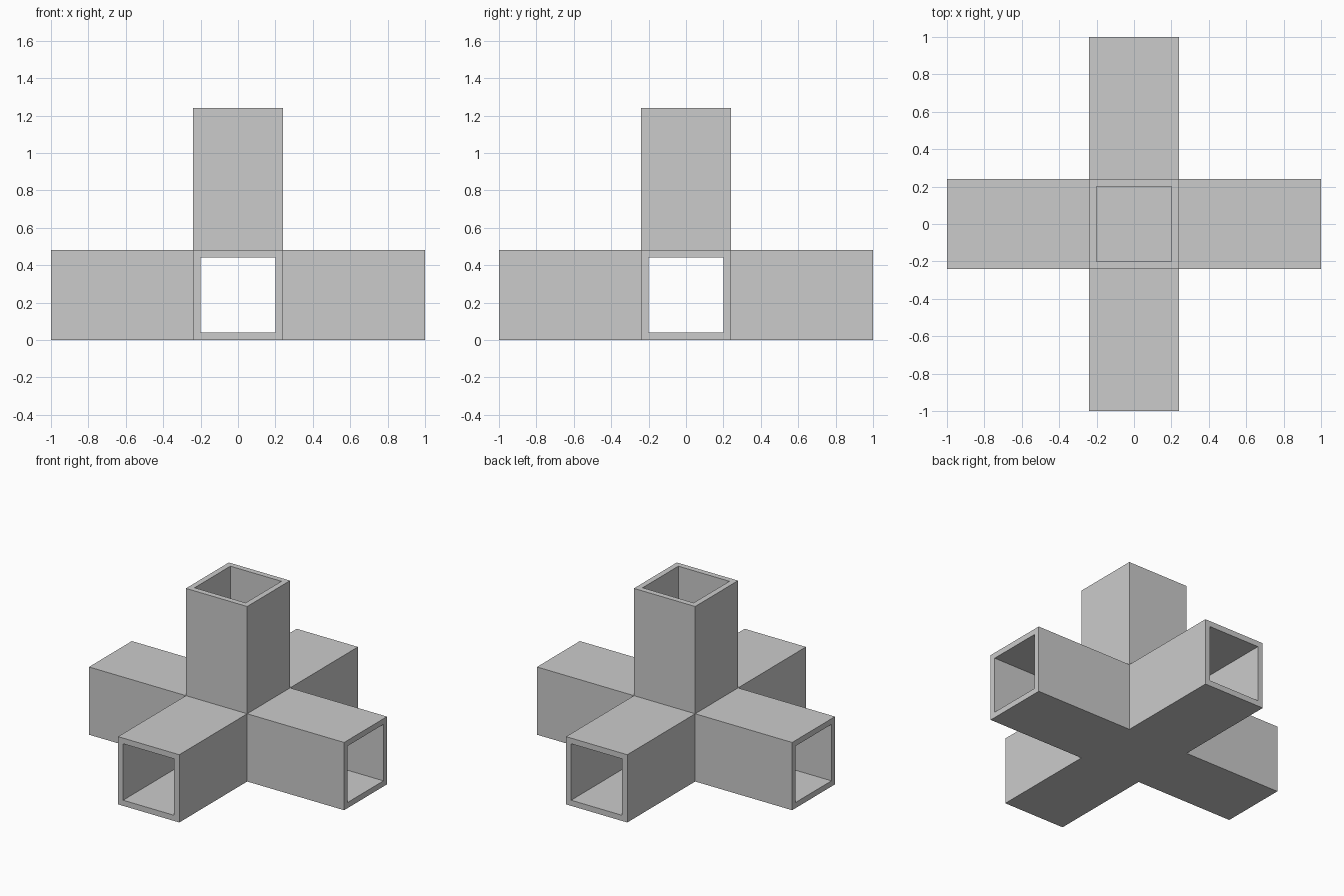
import bpy
import bmesh
from mathutils import Vector

REACH = 1.0     # distance from the hub centre to every open end
OUTER = 0.24    # half width of the tubes outside
INNER = 0.2     # half width of the bore
ARMS = [Vector(d) for d in ((1, 0, 0), (-1, 0, 0), (0, 1, 0), (0, -1, 0), (0, 0, 1))]

cube = bpy.data.objects.get("Cube")
if cube:
    bpy.data.objects.remove(cube, do_unlink=True)


def join_rings(bm, first, second):
    """Quads between two matching rings of four vertices."""
    for i in range(4):
        j = (i + 1) % 4
        bm.faces.new((first[i], first[j], second[j], second[i]))


def add_shell(bm, half):
    """Cube hub with an open arm in each direction; returns the end rings."""
    verts = bmesh.ops.create_cube(bm, size=2 * half)["verts"]
    hub = list({f for v in verts for f in v.link_faces})
    rings = []
    for d in ARMS:
        wall = max(hub, key=lambda f: f.calc_center_median().dot(d))
        base = list(wall.verts)
        # Start each ring at the same corner so that the rings match
        start = min(range(4), key=lambda i: base[i].co.dot(Vector((1, 2, 4))))
        base = base[start:] + base[:start]
        end = [bm.verts.new(v.co + d * (REACH - half)) for v in base]
        hub.remove(wall)
        bm.faces.remove(wall)
        join_rings(bm, base, end)
        rings.append(end)
    return rings


# Outer walls, bore, and flat rims joining them at each open end
bm = bmesh.new()
outer_rings = add_shell(bm, OUTER)
inner_rings = add_shell(bm, INNER)
for outer, inner in zip(outer_rings, inner_rings):
    join_rings(bm, outer, inner)
bmesh.ops.recalc_face_normals(bm, faces=bm.faces[:])

mesh = bpy.data.meshes.new("five_way_tube_connector")
bm.to_mesh(mesh)
bm.free()
connector = bpy.data.objects.new("five_way_tube_connector", mesh)
connector.location.z = OUTER
bpy.context.collection.objects.link(connector)

# Plain grey
grey = bpy.data.materials.new("plain_grey")
grey.use_nodes = True
colour = (0.6, 0.6, 0.6, 1)
grey.diffuse_color = colour
grey.node_tree.nodes["Principled BSDF"].inputs["Base Color"].default_value = colour
mesh.materials.append(grey)
